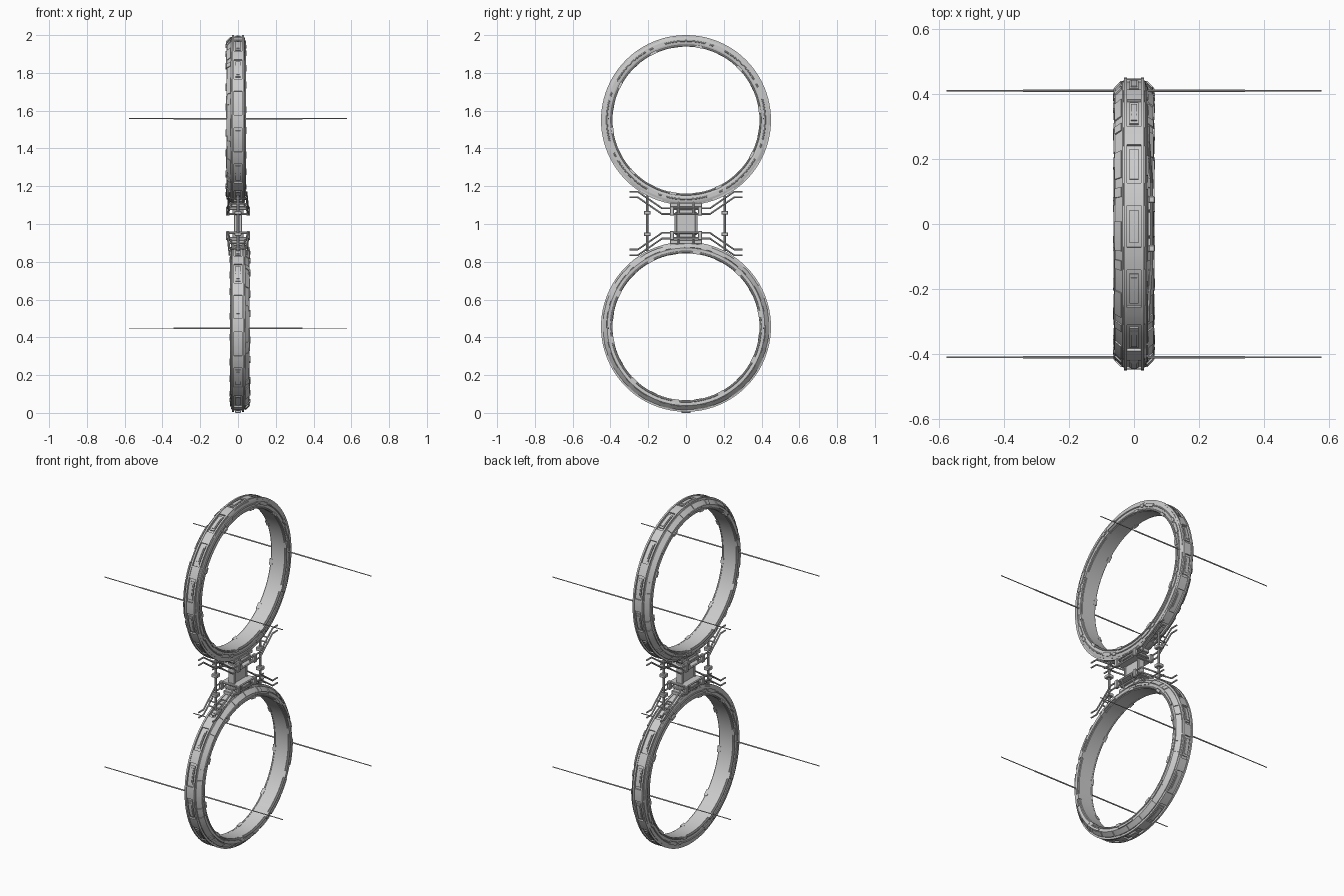
import bpy, bmesh
from math import pi, sin, cos, radians, ceil
from mathutils import Matrix, Vector

if "Cube" in bpy.data.objects:
    bpy.data.objects.remove(bpy.data.objects["Cube"])

MID = 1.003
I4 = Matrix.Identity(4)


def finish(name, bm, M=I4):
    bmesh.ops.transform(bm, matrix=M, verts=bm.verts)
    bmesh.ops.recalc_face_normals(bm, faces=bm.faces)
    me = bpy.data.meshes.new(name)
    bm.to_mesh(me)
    bm.free()
    ob = bpy.data.objects.new(name, me)
    bpy.context.collection.objects.link(ob)
    bpy.ops.object.select_all(action='DESELECT')
    ob.select_set(True)
    bpy.context.view_layer.objects.active = ob
    bpy.ops.object.shade_smooth_by_angle(angle=radians(30))
    return ob


def sweep(name, profile, arcs, M):
    """Sweep an (x, radius) profile round the x axis; arcs are (start, end) in degrees."""
    bm = bmesh.new()
    for a0, a1 in arcs:
        full = a1 - a0 >= 360
        n = max(2, ceil((a1 - a0) / 3.75))
        rings = []
        for i in range(n if full else n + 1):
            a = radians(a0 + (a1 - a0) * i / n)
            rings.append([bm.verts.new((x, r * cos(a), r * sin(a))) for x, r in profile])
        pairs = list(zip(rings, rings[1:])) + ([(rings[-1], rings[0])] if full else [])
        k = len(profile)
        for p, q in pairs:
            for j in range(k):
                bm.faces.new((p[j], p[(j + 1) % k], q[(j + 1) % k], q[j]))
        if not full:
            bm.faces.new(rings[0])
            bm.faces.new(rings[-1][::-1])
    return finish(name, bm, M)


def rect(x0, x1, r0, r1):
    return [(x0, r0), (x1, r0), (x1, r1), (x0, r1)]


def disc(x, r, s, n=8):
    return [(x + s * cos(2 * pi * i / n), r + s * sin(2 * pi * i / n)) for i in range(n)]


def every(n, span, start=0):
    return [(start + 360 / n * i - span / 2, start + 360 / n * i + span / 2) for i in range(n)]


def rods(name, paths, M=I4):
    """Straight cylinders joining the points of each (points, radius) path."""
    bm = bmesh.new()
    for pts, r in paths:
        for a, b in zip(pts, pts[1:]):
            a, b = Vector(a), Vector(b)
            d = b - a
            T = Matrix.Translation((a + b) / 2) @ d.to_track_quat('Z', 'Y').to_matrix().to_4x4()
            bmesh.ops.create_cone(bm, cap_ends=True, segments=10, radius1=r, radius2=r,
                                  depth=d.length + r * 0.6, matrix=T)
    return finish(name, bm, M)


def boxes(name, items, M=I4, bevel=0.003):
    """Bevelled boxes from (centre, size) pairs."""
    bm = bmesh.new()
    for c, s in items:
        bmesh.ops.create_cube(bm, size=1, matrix=Matrix.Translation(c) @ Matrix.Diagonal((*s, 1)))
    bmesh.ops.bevel(bm, geom=bm.edges[:], offset=bevel, segments=1, affect='EDGES')
    return finish(name, bm, M)


def half(tag, M):
    # M maps a ring centred on the origin, with the connector below it, into place
    FULL = [(0, 360)]
    # main hoop
    sweep(tag + "_hoop", [(-.052, .389), (-.058, .402), (-.058, .417), (-.036, .439), (.034, .439),
                          (.038, .428), (.038, .408), (.030, .389)], FULL, M)
    # outer ridges and inner trim tubes
    for i, x in enumerate((-.026, .026)):
        sweep(f"{tag}_outer_ridge_{i}", rect(x - .005, x + .005, .434, .45), FULL, M)
    sweep(tag + "_inner_tube_right", disc(.036, .394, .005), FULL, M)
    sweep(tag + "_inner_tube_left", disc(-.057, .396, .005), FULL, M)
    sweep(tag + "_face_tube", disc(.039, .419, .004), FULL, M)
    # plates round the rim: wide blocks alternating with narrow framed plates
    sweep(tag + "_rim_blocks", [(-.036, .432), (-.03, .447), (.03, .447), (.036, .432)],
          every(14, 9, 1), M)
    sweep(tag + "_rim_frames", rect(-.014, .014, .435, .445), every(14, 13, 13.86), M)
    sweep(tag + "_rim_plates", rect(-.009, .009, .435, .448), every(14, 10, 13.86), M)
    # clamps round the inner edge
    sweep(tag + "_clamps_right", rect(.026, .044, .3875, .402), every(10, 5, 8), M)
    sweep(tag + "_clamps_left", rect(-.065, -.045, .388, .404), every(10, 5, 26), M)
    # panels on the faces and on the sloped shoulder
    sweep(tag + "_left_panels", rect(-.063, -.05, .405, .417), every(9, 16, 10), M)
    sweep(tag + "_shoulder_panels", [(-.060, .421), (-.040, .4405), (-.035, .432), (-.05, .416)],
          every(12, 12, 5) + every(12, 4, 17), M)
    sweep(tag + "_right_panels", rect(.03, .043, .409, .428), every(8, 9, 20) + every(8, 3, 29), M)

    # long thin antennas running through both sides of the ring
    rods(tag + "_antennas", [([(-a, y, .008), (a, y, .008)], r)
                             for y in (-.41, .41) for a, r in ((.575, .0025), (.34, .0038))], M)

    # half of the connector, heights measured from the ring centre
    z = -.547
    boxes(tag + "_saddle", [((0, 0, z + .098), (.07, .17, .022)), ((0, 0, z + .079), (.09, .13, .014)),
                            ((0, 0, z + .05), (.115, .15, .012)), ((0, 0, z + .065), (.06, .10, .03))], M)
    # bent pipes spreading outwards along the ring
    rods(tag + "_pipes", [([(sx * .054, 0, z + h), (sx * .054, sy * .127, z + h),
                            (sx * .045, sy * .255, z + h + .088), (sx * .045, sy * .298, z + h + .088)], .0045)
                          for sx in (-1, 1) for sy in (-1, 1) for h in (.05, .08)], M)
    boxes(tag + "_pipe_clamps", [((sx * .054, sy * .075, z + .065), (.02, .022, .048))
                                 for sx in (-1, 1) for sy in (-1, 1)], M)
    # slanted struts from the plate to the ring
    rods(tag + "_struts", [([(sx * .055, sy * .04, z + .05), (sx * .028, sy * .04, z + .118)], .005)
                           for sx in (-1, 1) for sy in (-1, 1)], M)
    # collars on the side posts
    boxes(tag + "_post_collars", [((0, sy * .205, z + .057), (.036, .036, .02)) for sy in (-1, 1)], M)
    rods(tag + "_post_crossbars", [([(-.05, sy * .205, z + h), (.05, sy * .205, z + h)], .004)
                                   for sy in (-1, 1) for h in (.104, .134)], M)


half("upper", Matrix.Translation((0, 0, MID + .547)))
half("lower", Matrix.Translation((0, 0, MID - .547)) @ Matrix.Rotation(pi, 4, 'Y'))

# central column with side ribs
boxes("central_column", [((0, 0, MID), (.03, .115, .12))] +
      [((0, y, MID), (.042, .014, .11)) for y in (-.055, .055)])
# posts joining the two rings at the sides
rods("side_posts", [([(0, y, MID - .145), (0, y, MID + .145)], .007) for y in (-.205, .205)])
# small keel plate on the lowest point
boxes("keel_plate", [((0, 0, .008), (.03, .05, .016))])
